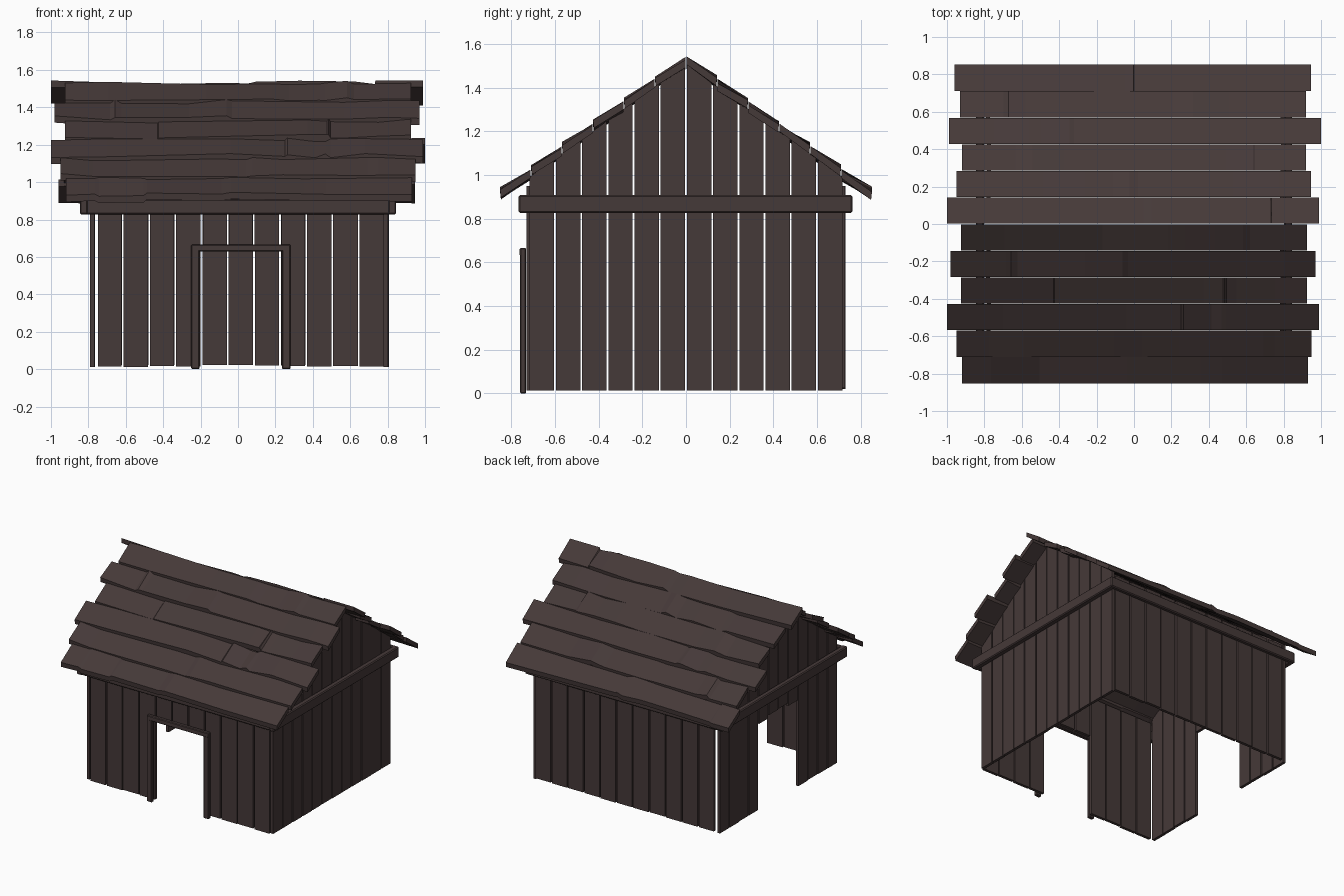
import bpy, bmesh, random

random.seed(7)
if "Cube" in bpy.data.objects:
    bpy.data.objects.remove(bpy.data.objects["Cube"])

wood = bpy.data.materials.new("dark_brown_wood")
wood.use_nodes = True
COLOR = (0.06, 0.041, 0.04, 1)
wood.diffuse_color = COLOR
wood.node_tree.nodes["Principled BSDF"].inputs["Base Color"].default_value = COLOR


def loft(name, rings):
    """Closed solid through a row of four-cornered cross-sections."""
    bm = bmesh.new()
    rows = [[bm.verts.new(p) for p in ring] for ring in rings]
    for a, b in zip(rows, rows[1:]):
        for i in range(4):
            j = (i + 1) % 4
            bm.faces.new((a[i], a[j], b[j], b[i]))
    bm.faces.new(rows[0][::-1])
    bm.faces.new(rows[-1])
    bmesh.ops.recalc_face_normals(bm, faces=bm.faces)
    mesh = bpy.data.meshes.new(name)
    bm.to_mesh(mesh)
    bm.free()
    mesh.materials.append(wood)
    obj = bpy.data.objects.new(name, mesh)
    bpy.context.collection.objects.link(obj)
    return obj


def box(name, x, y, z, bevel=0.0):
    obj = loft(name, [[(x[0], y[0], h), (x[1], y[0], h), (x[1], y[1], h), (x[0], y[1], h)] for h in z])
    if bevel:
        mod = obj.modifiers.new("worn_edges", 'BEVEL')
        mod.width = bevel
        mod.segments = 1
    return obj


def jit(a):
    return random.uniform(-a, a)


def roof_z(y):
    return 1.54 - 0.7235 * abs(y)


# Front and back walls, with a doorway in the front
GAP = 0.005
for side, label in ((-1, "front"), (1, "back")):
    for i in range(11):
        x0 = -0.755 + 0.14 * i
        in_door = side < 0 and 4 <= i <= 6
        bottom = 0.64 if in_door else 0.012 + abs(jit(0.006))
        if side > 0:
            bottom += 0.008
        y = side * 0.718 + jit(0.003)
        box(f"{label}_wall_plank_{i + 1}", (x0 + GAP + jit(0.002), x0 + 0.14 - GAP + jit(0.002)),
            (y - 0.011, y + 0.011), (bottom, 0.95))

# Gable walls, with an opening in the one on the -x side
for side, label in ((-1, "right"), (1, "left")):
    for i in range(12):
        y0, y1 = -0.72 + 0.12 * i + 0.004, -0.6 + 0.12 * i - 0.004
        opening = side < 0 and 4 <= i <= 7
        bottom = 0.68 + jit(0.025) if opening else 0.012
        xc = (0.793 if side > 0 else -0.778) + jit(0.003)
        xa, xb = xc - 0.011, xc + 0.011
        rings = [[(xa, y0, bottom), (xb, y0, bottom), (xb, y1, bottom), (xa, y1, bottom)],
                 [(x, y, roof_z(y) - 0.03) for x, y in ((xa, y0), (xb, y0), (xb, y1), (xa, y1))]]
        loft(f"{label}_gable_plank_{i + 1}", rings)

# Band of beams around the top of the walls
for side, label in ((-1, "right"), (1, "left")):
    xs = sorted((side * 0.803, side * 0.846))
    box(f"{label}_band_beam", xs, (-0.768, 0.758), (0.827, 0.908), 0.007)
for side, label in ((-1, "front"), (1, "back")):
    ys = sorted((side * 0.728, side * 0.762))
    box(f"{label}_band_beam", (-0.84, 0.846), ys, (0.827, 0.908), 0.007)

# Door frame
box("door_post_right", (-0.25, -0.205), (-0.76, -0.732), (0, 0.665), 0.005)
box("door_post_left", (0.235, 0.28), (-0.76, -0.732), (0, 0.665), 0.005)
box("door_lintel", (-0.25, 0.28), (-0.762, -0.732), (0.63, 0.667), 0.005)

# Roof boards from ridge to eave: end positions along x for each row
FRONT = ((-0.925, 0.925), (-0.98, 0.97), (-0.925, 0.925), (-1, 0.99), (-0.95, 0.95), (-0.92, 0.93))
BACK = ((-1, 0.99), (-0.95, 0.945), (-0.92, 0.92), (-0.99, 1), (-0.93, 0.92), (-0.96, 0.945))
for side, label, rows in ((-1, "front", FRONT), (1, "back", BACK)):
    for r, (x0, x1) in enumerate(rows):
        ya = side * (0.142 * r + 0.002)
        yb = side * (0.142 * r + 0.138)
        cuts = sorted(random.uniform(0.08, 0.92) for _ in range(8))
        rings = []
        for t in [0] + cuts + [1]:
            x = x0 + (x1 - x0) * t
            upper = roof_z(ya) - 0.006 + jit(0.012)
            lower = roof_z(yb) + 0.008 + jit(0.013)
            thick = 0.036
            rings.append([(x, ya, upper), (x, yb + side * 0.004, lower),
                          (x, yb, lower - thick), (x, ya, upper - thick)])
        loft(f"{label}_roof_board_{r + 1}", rings)
